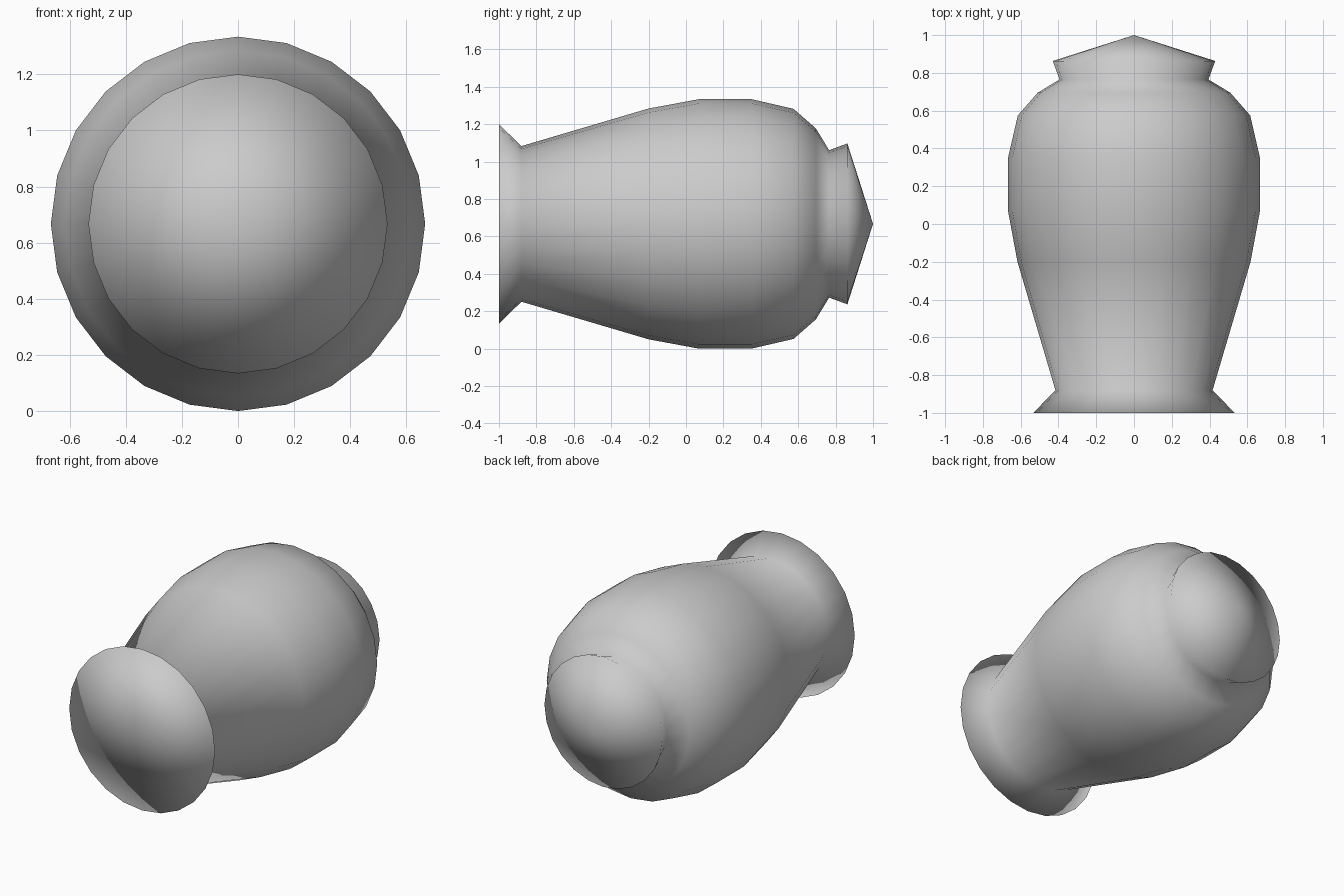
import bpy, bmesh
from math import sin, cos, tau

if "Cube" in bpy.data.objects:
    bpy.data.objects.remove(bpy.data.objects["Cube"])

SIDES = 24
CENTRE_Z = 0.667

# Lathe profile along y: (radius, y), from flared foot to lid rim
PROFILE = [
    (0.533, -1.0), (0.416, -0.88), (0.617, -0.2), (0.667, 0.07),
    (0.667, 0.35), (0.615, 0.575), (0.51, 0.695), (0.394, 0.765),
    (0.43, 0.863),
]
LID_TIP_Y = 1.0


def lathe(name, profile, tip_y):
    bm = bmesh.new()
    rings = []
    for r, y in profile:
        rings.append([bm.verts.new((r * cos(tau * i / SIDES), y,
                                    CENTRE_Z + r * sin(tau * i / SIDES)))
                      for i in range(SIDES)])
    # Side walls
    for a, b in zip(rings, rings[1:]):
        for i in range(SIDES):
            j = (i + 1) % SIDES
            bm.faces.new((a[i], a[j], b[j], b[i]))
    # Flat foot (fan) and pointed lid
    for ring, y in ((rings[0], profile[0][1]), (rings[-1], tip_y)):
        tip = bm.verts.new((0, y, CENTRE_Z))
        for i in range(SIDES):
            bm.faces.new((ring[i], ring[(i + 1) % SIDES], tip))
    bmesh.ops.recalc_face_normals(bm, faces=bm.faces)
    for f in bm.faces:
        f.smooth = True
    mesh = bpy.data.meshes.new(name)
    bm.to_mesh(mesh)
    bm.free()
    obj = bpy.data.objects.new(name, mesh)
    bpy.context.collection.objects.link(obj)
    return obj


# Lidded urn lying on its side
lathe("lidded_urn", PROFILE, LID_TIP_Y)
